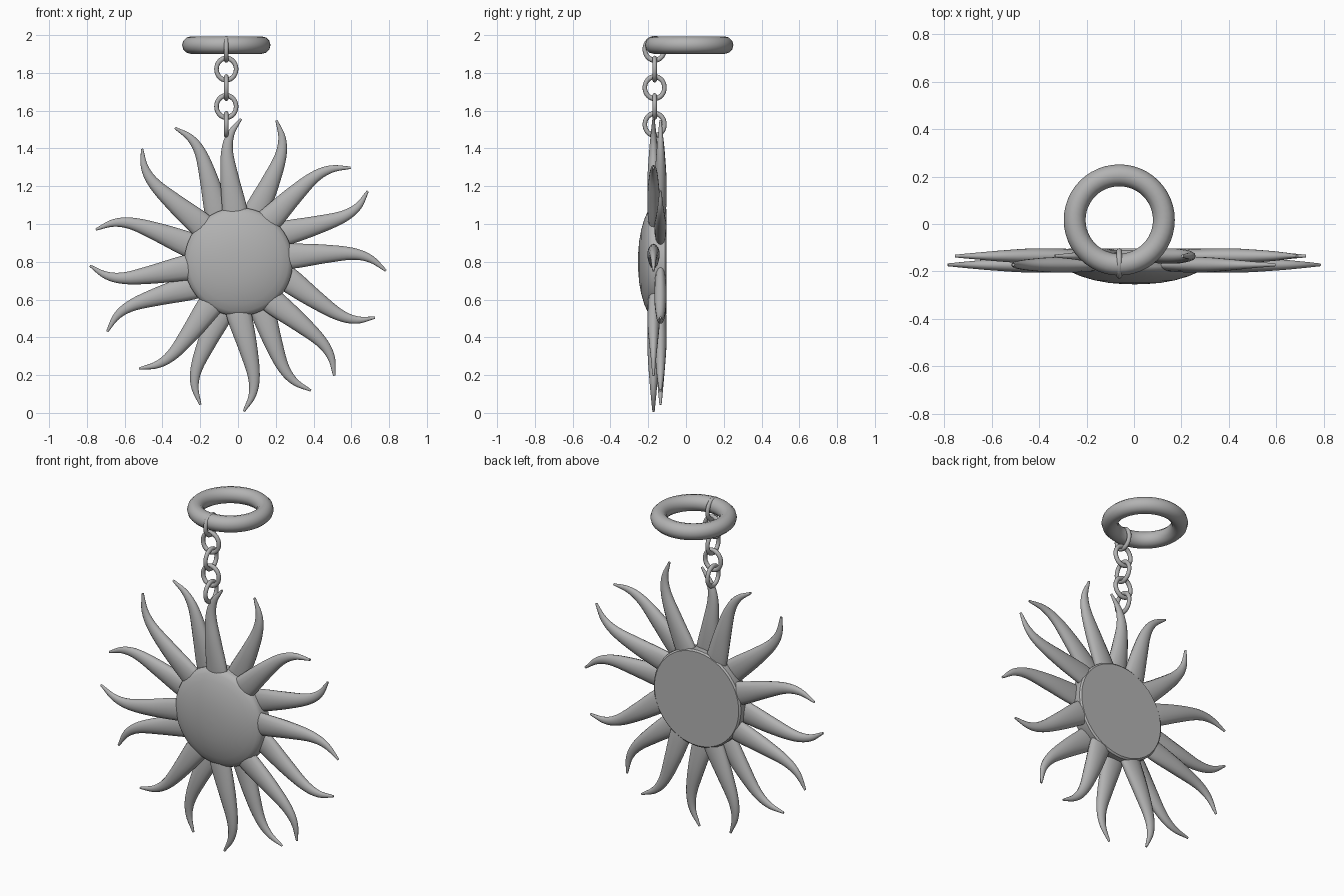
import bpy, bmesh, math
from mathutils import Vector

if "Cube" in bpy.data.objects:
    bpy.data.objects.remove(bpy.data.objects["Cube"])

metal = bpy.data.materials.new("grey_metal")
metal.diffuse_color = (0.45, 0.45, 0.45, 1)
metal.use_nodes = True
metal.node_tree.nodes["Principled BSDF"].inputs["Base Color"].default_value = metal.diffuse_color
CX, CZ = 0.003, 0.80      # centre of the sun


def finish(ob, name, angle=40):
    ob.name = name
    ob.data.materials.clear()
    ob.data.materials.append(metal)
    bpy.ops.object.select_all(action='DESELECT')
    ob.select_set(True)
    bpy.context.view_layer.objects.active = ob
    bpy.ops.object.shade_smooth_by_angle(angle=math.radians(angle))


def mesh_object(bm, name, angle=40):
    bmesh.ops.recalc_face_normals(bm, faces=bm.faces)
    me = bpy.data.meshes.new(name)
    bm.to_mesh(me)
    bm.free()
    ob = bpy.data.objects.new(name, me)
    bpy.context.collection.objects.link(ob)
    finish(ob, name, angle)


def torus(name, loc, major, minor, rot, scale=(1, 1, 1), seg=48, mseg=12):
    bpy.ops.mesh.primitive_torus_add(location=loc, rotation=rot, major_radius=major,
                                     minor_radius=minor, major_segments=seg, minor_segments=mseg)
    ob = bpy.context.object
    ob.scale = scale
    finish(ob, name, 60)


def skin(bm, rings):
    n = len(rings[0])
    for a, b in zip(rings, rings[1:]):
        for i in range(n):
            bm.faces.new((a[i], a[(i + 1) % n], b[(i + 1) % n], b[i]))
    bm.faces.new(rings[0])
    bm.faces.new(rings[-1])


def spline(pts, t):
    """Catmull-Rom through pts, t from 0 to len(pts)-1"""
    i = min(int(t), len(pts) - 2)
    u = t - i
    p1, p2 = Vector(pts[i]), Vector(pts[i + 1])
    p0 = Vector(pts[i - 1]) if i else 2 * p1 - p2
    p3 = Vector(pts[i + 2]) if i + 2 < len(pts) else 2 * p2 - p1
    return 0.5 * (2 * p1 + (p2 - p0) * u + (2 * p0 - 5 * p1 + 4 * p2 - p3) * u * u
                  + (3 * p1 - p0 - 3 * p2 + p3) * u ** 3)


# Sun disc: flat back, domed front
bm = bmesh.new()
rings = []
for r, y in [(0.278, -0.104), (0.287, -0.112), (0.287, -0.178), (0.280, -0.192), (0.262, -0.205),
             (0.225, -0.221), (0.17, -0.237), (0.11, -0.248), (0.05, -0.253), (0.004, -0.254)]:
    rings.append([bm.verts.new((CX + r * math.cos(a), y, CZ + r * math.sin(a)))
                  for a in (2 * math.pi * i / 64 for i in range(64))])
skin(bm, rings)
mesh_object(bm, "sun_disc")

# Wavy rays: radius, sideways bulge, half width, half depth
PROFILE = [(0.20, 0.004, 0.066, 0.020), (0.29, 0.016, 0.066, 0.030), (0.45, 0.047, 0.050, 0.033),
           (0.60, 0.067, 0.032, 0.024), (0.70, 0.052, 0.020, 0.015), (0.785, 0.0, 0.006, 0.006)]


def ray(name, angle, bias, side, y0, tip):
    bm = bmesh.new()
    d = Vector((math.cos(angle), 0, math.sin(angle)))
    p = Vector((-d.z, 0, d.x)) * side

    def centre(t):
        q = spline(PROFILE, t)
        r = q[0] * tip / 0.785
        off = q[1] + bias * (0.785 - q[0]) / 0.49
        return Vector((CX, y0, CZ)) + d * r + p * off, q

    rings, steps, end = [], 25, len(PROFILE) - 1
    for s in range(steps + 1):
        t = end * s / steps
        c, q = centre(t)
        tan = (centre(min(t + 0.02, end))[0] - centre(max(t - 0.02, 0))[0]).normalized()
        nor = Vector((-tan.z, 0, tan.x))
        rings.append([bm.verts.new(c + nor * q[2] * math.cos(a) + Vector((0, q[3] * math.sin(a), 0)))
                      for a in (2 * math.pi * i / 14 for i in range(14))])
    skin(bm, rings)
    mesh_object(bm, name, 60)


# Tip angle in degrees, tip radius and root offset, clockwise from the top ray
RAYS = [(89, .757, .010), (75, .775, .008), (40, .775, .05), (28.7, .78, -.03),
        (-3.5, .782, .032), (-22.3, .78, -.026), (-50, .788, -.01), (-60.7, .782, 0),
        (-88, .793, -.02), (-105, .783, .005), (-133, .773, .032), (-152, .788, -.016),
        (-178.5, .787, .01), (-192.7, .775, .016), (-229.5, .787, .01), (-244.6, .785, -.005)]
for i, (deg, tip, bias) in enumerate(RAYS):
    front = i % 2 == 0
    ray(f"{'front' if front else 'back'}_ray_{i // 2 + 1}", math.radians(deg), bias,
        1 if front else -1, -0.172 if front else -0.135, tip)

# Chain links, alternating direction
for i, z in enumerate([1.925, 1.82, 1.722, 1.622, 1.527]):
    turn = math.pi / 2 if i % 2 == 0 else 0
    torus(f"chain_link_{i + 1}", (-0.062, -0.166, z), 0.052, 0.012,
          (math.pi / 2, 0, turn), (1, 1.11, 1), 32, 10)

# Key ring
torus("key_ring", (-0.062, 0.017, 1.947), 0.188, 0.046, (0, 0, 0))
